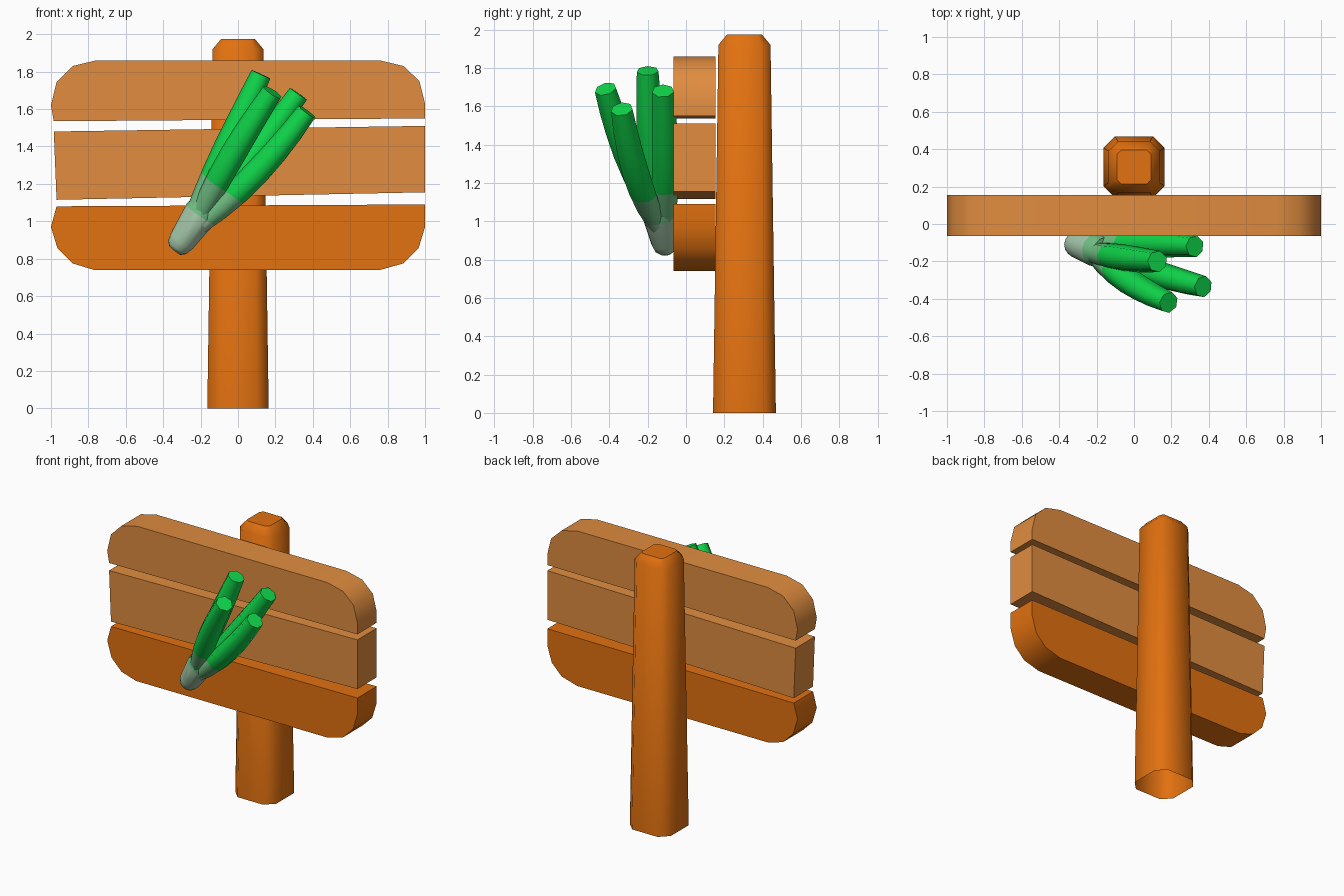
import bpy, bmesh, math
from mathutils import Vector

if "Cube" in bpy.data.objects:
    bpy.data.objects.remove(bpy.data.objects["Cube"])


def material(name, rgb):
    m = bpy.data.materials.new(name)
    m.diffuse_color = (*rgb, 1)
    m.use_nodes = True
    m.node_tree.nodes["Principled BSDF"].inputs["Base Color"].default_value = m.diffuse_color
    return m


light_wood = material("light wood", (0.75, 0.265, 0.05))
dark_wood = material("dark wood", (0.76, 0.165, 0.005))
leaf_green = material("leaf green", (0.005, 0.69, 0.07))
pale_green = material("pale green", (0.17, 0.55, 0.24))
white_green = material("whitish green", (0.40, 0.62, 0.43))


def finish(bm, name, mats, angle):
    bmesh.ops.recalc_face_normals(bm, faces=bm.faces)
    me = bpy.data.meshes.new(name)
    bm.to_mesh(me)
    bm.free()
    ob = bpy.data.objects.new(name, me)
    bpy.context.collection.objects.link(ob)
    for m in mats:
        me.materials.append(m)
    bpy.ops.object.select_all(action='DESELECT')
    ob.select_set(True)
    bpy.context.view_layer.objects.active = ob
    bpy.ops.object.shade_smooth_by_angle(angle=math.radians(angle))
    return ob


def loft(bm, rings, cap_start=True, cap_end=True):
    rows = [[bm.verts.new(p) for p in r] for r in rings]
    n = len(rows[0])
    for a, b in zip(rows, rows[1:]):
        for i in range(n):
            bm.faces.new((a[i], a[(i + 1) % n], b[(i + 1) % n], b[i]))
    if cap_start:
        bm.faces.new(rows[0][::-1])
    if cap_end:
        bm.faces.new(rows[-1])


def plank(name, outline, mat):
    bm = bmesh.new()
    loft(bm, [[(x, y, z) for x, z in outline] for y in (-0.065, 0.155)])
    finish(bm, name, [mat], 35)


# Three sign boards, the outer two with rounded corners
plank("top_board", [(-0.985, 1.535), (1, 1.55), (1, 1.63), (0.97, 1.75), (0.885, 1.83), (0.76, 1.86),
                    (-0.76, 1.86), (-0.885, 1.83), (-0.97, 1.745), (-1, 1.62)], light_wood)
plank("middle_board", [(-0.97, 1.115), (1, 1.155), (1, 1.51), (-0.985, 1.48)], light_wood)
plank("bottom_board", [(-0.97, 1.08), (-1, 0.97), (-0.965, 0.855), (-0.885, 0.775), (-0.77, 0.74),
                       (0.76, 0.74), (0.885, 0.775), (0.965, 0.855), (1, 0.97), (1, 1.09)], dark_wood)

# Tapered post with chamfered corners, open underneath
def post_ring(h, c, z):
    k = h - c
    pts = [(h, -k), (h, k), (k, h), (-k, h), (-h, k), (-h, -k), (-k, -h), (k, -h)]
    return [(x, y + 0.305, z) for x, y in pts]


bm = bmesh.new()
loft(bm, [post_ring(0.164, 0.062, 0), post_ring(0.136, 0.05, 1.92), post_ring(0.09, 0.02, 1.975)],
     cap_start=False)
finish(bm, "post", [dark_wood], 50)


# Bunch of spring onions: one bulb and four bending stalks
def tube(bm, path, radii, sides):
    path = [Vector(p) for p in path]
    rings = []
    for i, p in enumerate(path):
        t = (path[min(i + 1, len(path) - 1)] - path[max(i - 1, 0)]).normalized()
        u = t.cross(Vector((0, 1, 0))).normalized()
        v = t.cross(u)
        rings.append([p + radii[i] * (u * math.cos(a) + v * math.sin(a))
                      for a in (2 * math.pi * k / sides for k in range(sides))])
    loft(bm, rings)


bm = bmesh.new()
tube(bm, [(-0.337, -0.105, 0.845), (-0.325, -0.107, 0.86), (-0.30, -0.112, 0.895), (-0.2, -0.14, 1.04),
          (-0.155, -0.15, 1.105)], [0.04, 0.06, 0.072, 0.092, 0.08], 12)
start = Vector((-0.22, -0.13, 1.0))
stalks = [((-0.02, -0.02, 0.02), (-0.05, -0.19, 1.40), (0.125, -0.2, 1.785)),
          ((0.02, -0.02, -0.02), (0.12, -0.28, 1.235), (0.37, -0.335, 1.585)),
          ((0.02, 0.02, 0.0), (0.06, -0.10, 1.30), (0.325, -0.12, 1.68)),
          ((0.0, -0.02, 0.0), (-0.03, -0.33, 1.37), (0.185, -0.42, 1.69))]
for off, ctrl, tip in stalks:
    a, b, c = start + Vector(off), Vector(ctrl), Vector(tip)
    ts = [k / 6 for k in range(7)]
    path = [a * (1 - t) ** 2 + b * 2 * t * (1 - t) + c * t * t for t in ts]
    tube(bm, path, [0.05, 0.063, 0.071, 0.073, 0.07, 0.065, 0.058], 7)

# Cut colour bands square to the bunch, then colour by distance along it
axis = Vector((0.56, -0.1, 0.82)).normalized()
cuts = [Vector((-0.2, -0.14, 1.035)), Vector((-0.09, -0.16, 1.19))]
for p in cuts:
    bmesh.ops.bisect_plane(bm, geom=bm.verts[:] + bm.edges[:] + bm.faces[:], plane_co=p, plane_no=axis)
for f in bm.faces:
    m = f.calc_center_median()
    f.material_index = sum((m - p).dot(axis) > 0 for p in cuts)
finish(bm, "onion_bunch", [white_green, pale_green, leaf_green], 55)
